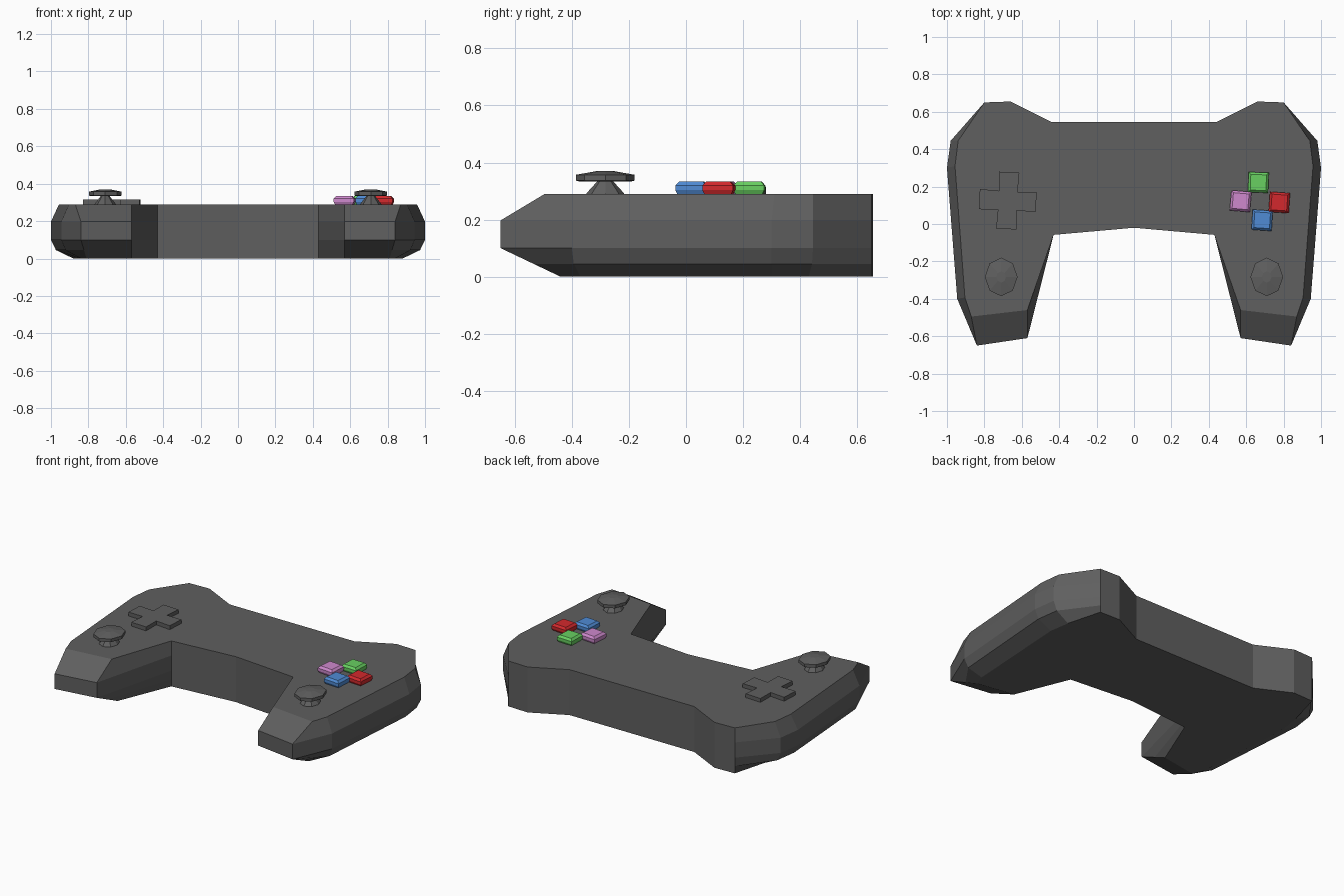
import bpy, bmesh, math
from mathutils import Matrix

if "Cube" in bpy.data.objects:
    bpy.data.objects.remove(bpy.data.objects["Cube"])


def material(name, rgb):
    m = bpy.data.materials.new(name)
    m.diffuse_color = (*rgb, 1)
    m.use_nodes = True
    m.node_tree.nodes["Principled BSDF"].inputs["Base Color"].default_value = m.diffuse_color
    return m


GREY = material("dark grey", (0.115, 0.115, 0.115))
GREEN = material("green", (0.14, 0.63, 0.12))
BLUE = material("blue", (0.08, 0.26, 0.66))
RED = material("red", (0.65, 0.022, 0.026))
PINK = material("pink", (0.62, 0.25, 0.61))


def loft(name, rings, mat, loc=(0, 0, 0), turn=0):
    """Skin a stack of equal-length point rings, bottom to top, and cap both ends."""
    bm = bmesh.new()
    rows = [[bm.verts.new(p) for p in ring] for ring in rings]
    n = len(rows[0])
    for a, b in zip(rows, rows[1:]):
        for i in range(n):
            j = (i + 1) % n
            bm.faces.new((a[i], a[j], b[j], b[i]))
    bm.faces.new(rows[0][::-1])
    bm.faces.new(rows[-1])
    bmesh.ops.remove_doubles(bm, verts=bm.verts, dist=0.0005)
    bmesh.ops.recalc_face_normals(bm, faces=bm.faces)
    bm.transform(Matrix.Rotation(math.radians(turn), 4, 'Z'))
    me = bpy.data.meshes.new(name)
    bm.to_mesh(me)
    bm.free()
    me.materials.append(mat)
    ob = bpy.data.objects.new(name, me)
    ob.location = loc
    bpy.context.collection.objects.link(ob)
    return ob


# Body: right half outline; middle, top and bottom position of each corner,
# and how far the low bevel ring sits from the middle towards the bottom
TOP = 0.29
corners = [
    ((0.44, 0.545), (0.44, 0.545), (0.44, 0.545), 0),
    ((0.66, 0.655), (0.66, 0.655), (0.66, 0.655), 0),
    ((0.80, 0.65), (0.80, 0.65), (0.80, 0.65), 0),
    ((0.98, 0.445), (0.94, 0.445), (0.86, 0.43), 0.22),
    ((1.0, 0.30), (0.957, 0.31), (0.88, 0.30), 0.22),
    ((0.945, -0.40), (0.904, -0.393), (0.84, -0.37), 0.22),
    ((0.84, -0.65), (0.87, -0.495), (0.81, -0.44), 0.55),
    ((0.57, -0.61), (0.57, -0.46), (0.57, -0.40), 0.55),
    ((0.43, -0.058), (0.43, -0.058), (0.43, -0.058), 0),
]


def body_ring(z, pick):
    right = [pick(c) for c in corners]
    left = [(-x, y) for x, y in reversed(right)]
    return [(x, y, z) for x, y in right + [(0, -0.02)] + left]


def low(c):
    (mx, my), _, (bx, by), t = c
    return (mx + (bx - mx) * t, my + (by - my) * t)


loft("controller_body", [
    body_ring(0, lambda c: c[2]),
    body_ring(0.045, low),
    body_ring(0.10, lambda c: c[0]),
    body_ring(0.197, lambda c: c[0]),
    body_ring(TOP, lambda c: c[1]),
], GREY)


# Four pillow-shaped action buttons
def square(h, z):
    return [(-h, -h, z), (h, -h, z), (h, h, z), (-h, h, z)]


for name, mat, x, y, turn in [
    ("green_button", GREEN, 0.665, 0.222, -2),
    ("red_button", RED, 0.777, 0.115, -4),
    ("blue_button", BLUE, 0.685, 0.02, -4),
    ("pink_button", PINK, 0.57, 0.122, -5),
]:
    loft(name, [square(0.045, -0.005), square(0.054, 0.013),
                square(0.054, 0.03), square(0.042, 0.043)],
         mat, (x, y, TOP), turn)

# Direction pad: a plus shape with slightly flared arms
arm, tip, core = 0.152, 0.054, 0.050
plus = []
for k in range(4):
    a = k * math.pi / 2
    for px, py in [(arm, -tip), (arm, tip), (core, core)]:
        plus.append((px * math.cos(a) - py * math.sin(a),
                     px * math.sin(a) + py * math.cos(a)))
loft("direction_pad", [[(x, y, z) for x, y in plus] for z in (-0.005, 0.025)],
     GREY, (-0.675, 0.125, TOP), -3)


# Thumb sticks: flared stem under a wide shallow cap
def oval(r, z):
    return [(0.85 * r * math.sin(k * math.pi / 4), -r * math.cos(k * math.pi / 4), z)
            for k in range(8)]


for side, sx in (("left", -1), ("right", 1)):
    loc = (sx * 0.71, -0.283, TOP)
    loft(side + "_stick_stem", [oval(0.068, -0.005), oval(0.066, 0.002),
                                oval(0.026, 0.046)], GREY, loc)
    loft(side + "_stick_cap", [oval(0.09, 0.043), oval(0.103, 0.047),
                               oval(0.103, 0.067), oval(0.03, 0.08)], GREY, loc)
